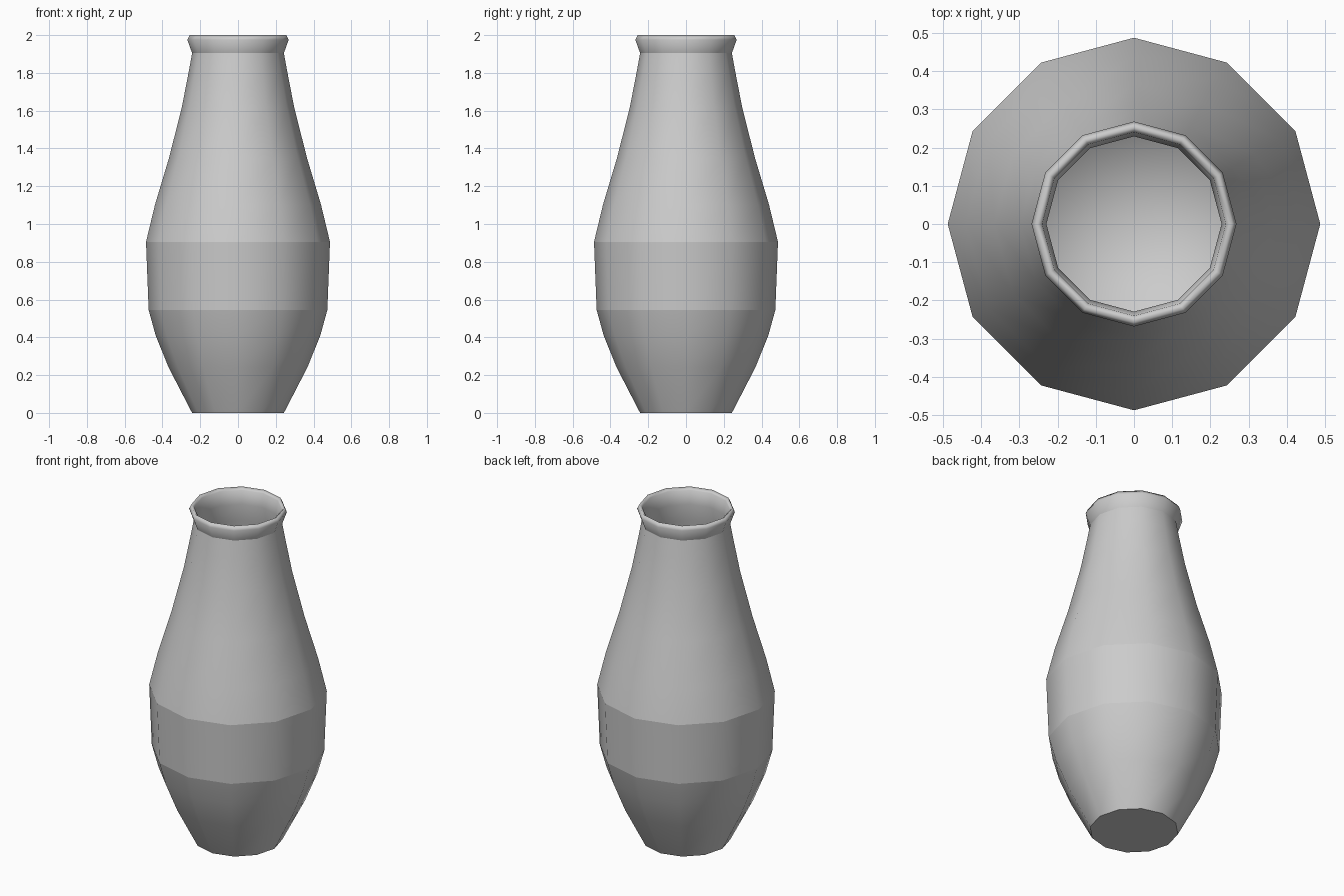
import bpy, bmesh
from math import cos, sin, pi

if "Cube" in bpy.data.objects:
    bpy.data.objects.remove(bpy.data.objects["Cube"])

SIDES = 12

# (radius, height, crease) going up the outside, over the lip, down the inside
profile = [
    # foot and lower body
    (0.243, 0.0, True), (0.367, 0.24, False), (0.436, 0.41, False), (0.473, 0.545, True),
    # belly band and shoulder
    (0.487, 0.905, True), (0.44, 1.10, False), (0.365, 1.35, False), (0.297, 1.62, False),
    (0.262, 1.80, False), (0.243, 1.905, True),
    # rolled lip
    (0.268, 1.975, False), (0.256, 2.0, False), (0.24, 1.985, False),
    # inner wall
    (0.229, 1.905, False), (0.245, 1.80, False), (0.28, 1.62, False), (0.347, 1.35, False),
    (0.421, 1.10, False), (0.467, 0.905, False), (0.453, 0.545, False),
    (0.417, 0.42, False), (0.349, 0.25, False), (0.235, 0.03, False),
]

bm = bmesh.new()
rings = [[bm.verts.new((r * cos(2 * pi * i / SIDES), r * sin(2 * pi * i / SIDES), z))
          for i in range(SIDES)] for r, z, _ in profile]

# Walls
for a, b in zip(rings, rings[1:]):
    for i in range(SIDES):
        j = (i + 1) % SIDES
        bm.faces.new((a[i], a[j], b[j], b[i])).smooth = True

# Underside and inner floor
bm.faces.new(rings[0][::-1])
floor_centre = bm.verts.new((0, 0, 0.03))
for i in range(SIDES):
    bm.faces.new((rings[-1][i], rings[-1][(i + 1) % SIDES], floor_centre)).smooth = True

# Crisp edges around the foot, band and neck
for ring, (_, _, crease) in zip(rings, profile):
    if crease:
        for i in range(SIDES):
            bm.edges.get((ring[i], ring[(i + 1) % SIDES])).smooth = False

mesh = bpy.data.meshes.new("vase")
bm.to_mesh(mesh)
bm.free()
vase = bpy.data.objects.new("vase", mesh)
bpy.context.collection.objects.link(vase)
